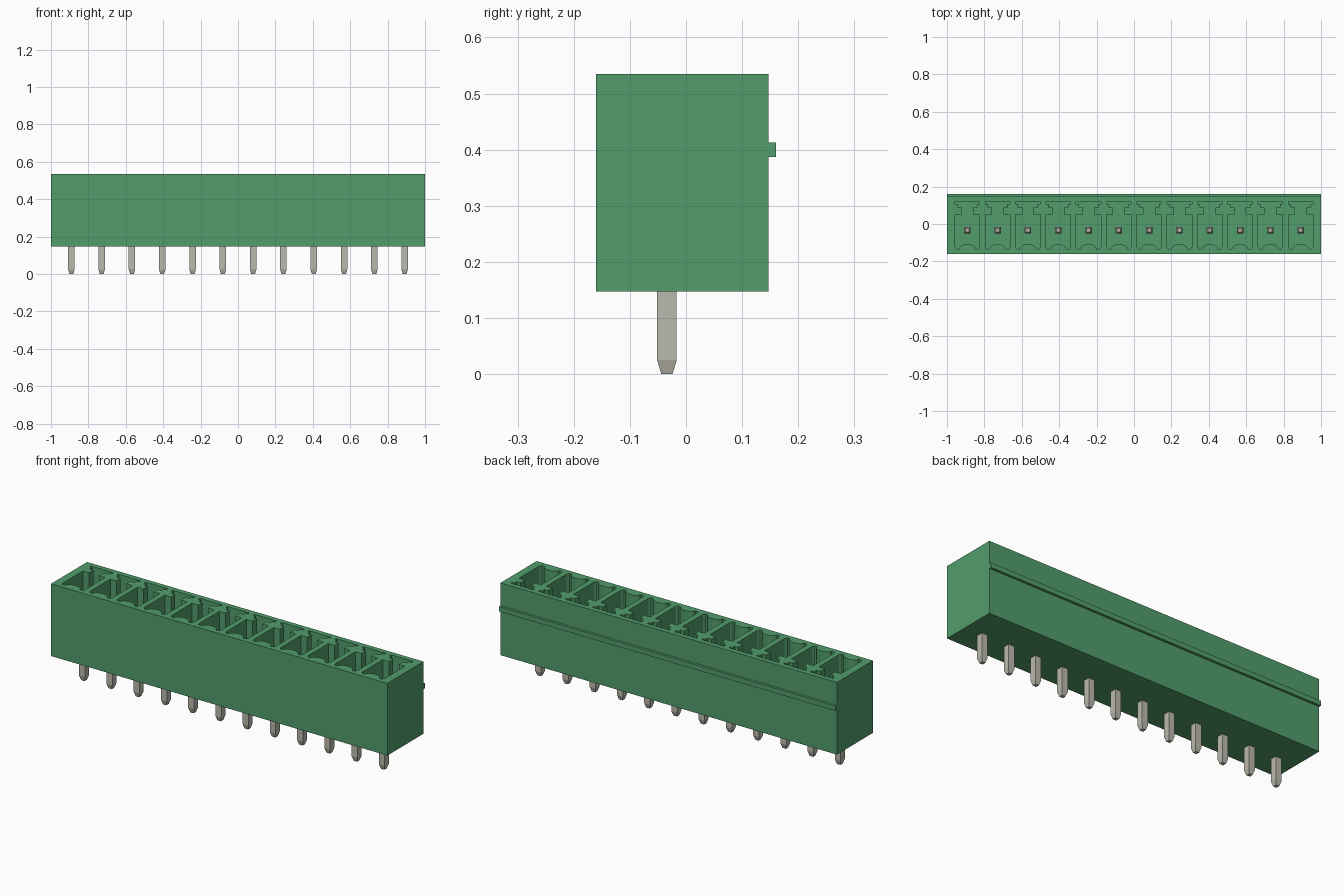
import bpy, bmesh, math

old = bpy.data.objects.get("Cube")
if old:
    bpy.data.objects.remove(old, do_unlink=True)

COUNT, PITCH = 12, 0.162
BOTTOM, TOP, FLOOR = 0.147, 0.535, 0.205
PIN_Y, PIN_TOP = -0.034, 0.44
centres = [(i - (COUNT - 1) / 2) * PITCH for i in range(COUNT)]


def material(name, rgb):
    m = bpy.data.materials.new(name)
    m.use_nodes = True
    m.diffuse_color = (*rgb, 1)
    m.node_tree.nodes["Principled BSDF"].inputs["Base Color"].default_value = (*rgb, 1)
    return m


green = material("green plastic", (0.085, 0.34, 0.15))
metal = material("tinned metal", (0.50, 0.49, 0.42))


def finish(bm, name, mat):
    bmesh.ops.recalc_face_normals(bm, faces=bm.faces)
    me = bpy.data.meshes.new(name)
    bm.to_mesh(me)
    bm.free()
    me.materials.append(mat)
    ob = bpy.data.objects.new(name, me)
    bpy.context.scene.collection.objects.link(ob)
    return ob


def loft(bm, rings):
    """Close a stack of equal-length vertex rings into a solid."""
    rows = [[bm.verts.new(p) for p in r] for r in rings]
    n = len(rows[0])
    for a, b in zip(rows, rows[1:]):
        for i in range(n):
            j = (i + 1) % n
            bm.faces.new((a[i], a[j], b[j], b[i]))
    bm.faces.new(rows[0][::-1])
    bm.faces.new(rows[-1])


def box(name, x, y0, y1, z0, z1, mat):
    bm = bmesh.new()
    ring = [(-x, y0), (x, y0), (x, y1), (-x, y1)]
    loft(bm, [[(px, py, z) for px, py in ring] for z in (z0, z1)])
    return finish(bm, name, mat)


# Housing block and the rail along its back
housing = box("housing", 1.0, -0.16, 0.147, BOTTOM, TOP, green)
box("back_rail", 1.0, 0.146, 0.16, 0.387, 0.413, green)

# Socket outline: curved front rib, square chamber, neck and wide latch slot
half = [(0.066, -0.122), (0.066, 0.051), (0.030, 0.051), (0.030, 0.088),
        (0.052, 0.088), (0.052, 0.107), (0.066, 0.107), (0.066, 0.12)]
rib = [(0.054 * math.cos(a), -0.134 + 0.027 * math.sin(a))
       for a in (math.pi * (8 - k) / 8 for k in range(9))]
rib = [(x * 0.8, y) for x, y in rib]
outline = rib + [(0.058, -0.134)] + half
outline += [(-x, y) for x, y in reversed(half)] + [(-0.058, -0.134)]

bm = bmesh.new()
for cx in centres:
    loft(bm, [[(cx + x, y, z) for x, y in outline] for z in (FLOOR, TOP + 0.05)])
cutter = finish(bm, "socket_cutter", green)
cutter.hide_render = True

cut = housing.modifiers.new("sockets", "BOOLEAN")
cut.operation = "DIFFERENCE"
cut.solver = "EXACT"
cut.object = cutter
bpy.context.view_layer.objects.active = housing
bpy.ops.object.modifier_apply(modifier=cut.name)
bpy.data.objects.remove(cutter, do_unlink=True)

# Square contact pins, tapered at both ends
levels = [(0.0, 0.010), (0.025, 0.0175), (PIN_TOP - 0.025, 0.0175), (PIN_TOP, 0.010)]
corners = [(-1, -1), (1, -1), (1, 1), (-1, 1)]
for i, cx in enumerate(centres):
    bm = bmesh.new()
    loft(bm, [[(cx + sx * r, PIN_Y + sy * r, z) for sx, sy in corners] for z, r in levels])
    finish(bm, f"contact_pin_{i + 1}", metal)
